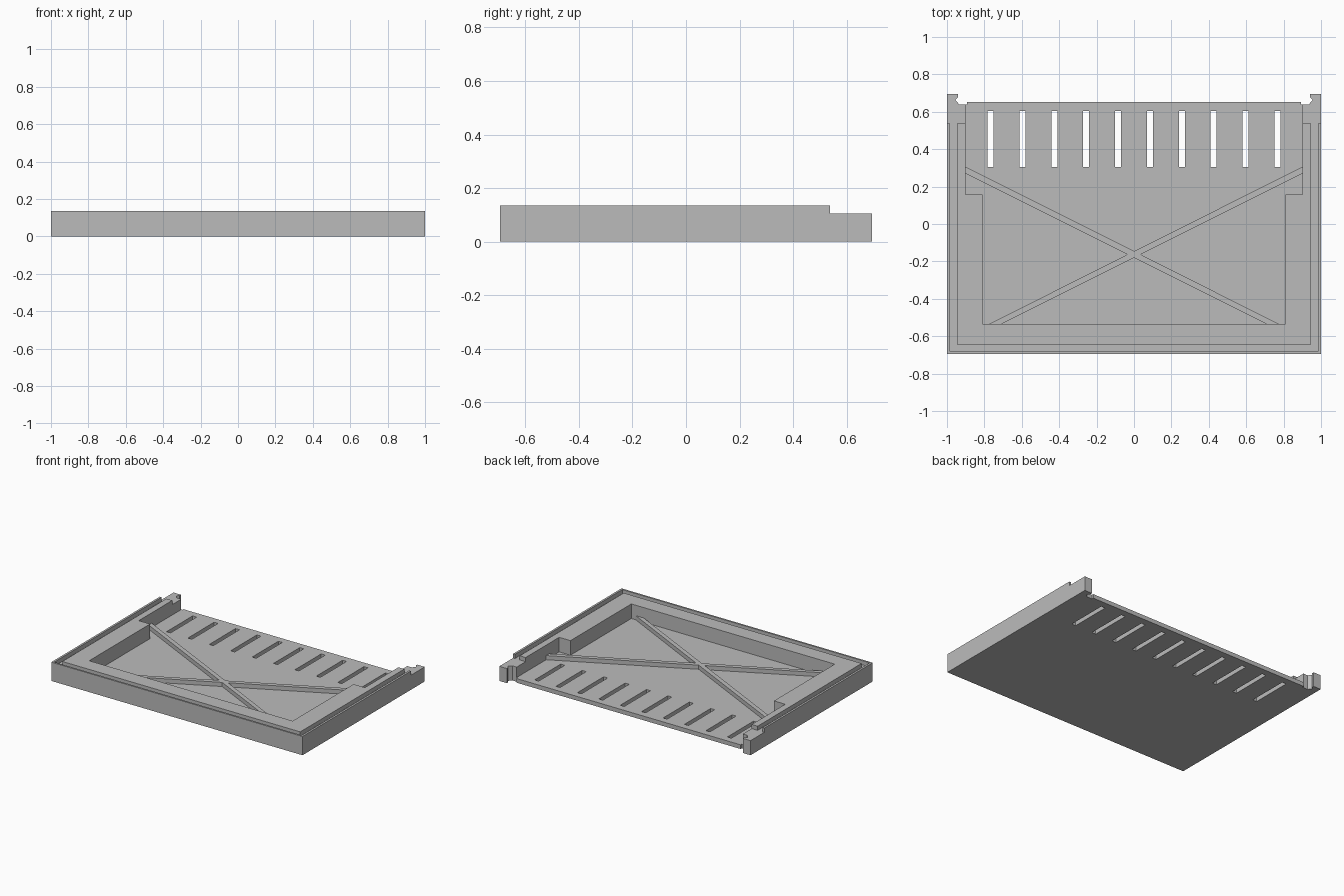
import bpy, bmesh

if "Cube" in bpy.data.objects:
    bpy.data.objects.remove(bpy.data.objects["Cube"], do_unlink=True)

grey = bpy.data.materials.new("plain grey")
grey.use_nodes = True
grey.diffuse_color = (0.5, 0.5, 0.5, 1)
grey.node_tree.nodes["Principled BSDF"].inputs["Base Color"].default_value = (0.5, 0.5, 0.5, 1)


def mirrored(half):
    """Close a right-hand half outline with its mirror image."""
    return half + [(-x, y) for x, y in reversed(half)]


def prism(name, outline, z0, z1):
    """Extrude a flat outline from z0 to z1."""
    bm = bmesh.new()
    face = bm.faces.new([bm.verts.new((x, y, z0)) for x, y in outline])
    top = bmesh.ops.extrude_face_region(bm, geom=[face])["geom"]
    for v in top:
        if isinstance(v, bmesh.types.BMVert):
            v.co.z = z1
    bmesh.ops.recalc_face_normals(bm, faces=bm.faces)
    mesh = bpy.data.meshes.new(name)
    bm.to_mesh(mesh)
    bm.free()
    mesh.materials.append(grey)
    obj = bpy.data.objects.new(name, mesh)
    bpy.context.collection.objects.link(obj)
    return obj


def rect(x0, x1, y0, y1):
    return [(x0, y0), (x1, y0), (x1, y1), (x0, y1)]


def cut(target, cutter):
    """Subtract a cutter and remove it."""
    mod = target.modifiers.new("cut", 'BOOLEAN')
    mod.operation = 'DIFFERENCE'
    mod.solver = 'EXACT'
    mod.object = cutter
    cutter.hide_render = True
    bpy.context.view_layer.objects.active = target
    bpy.ops.object.modifier_apply(modifier=mod.name)
    bpy.data.objects.remove(cutter, do_unlink=True)


# Tray body with a hooked clip at each back corner
FLOOR, STEP, TOP = 0.03, 0.105, 0.135
tray = prism("tray", mirrored([
    (1, -0.695), (1, 0.695), (0.94, 0.695), (0.94, 0.68), (0.955, 0.663),
    (0.935, 0.64), (0.893, 0.64), (0.893, 0.653)]), 0, TOP)

# Open pocket, wider towards the back
cut(tray, prism("pocket_cutter", mirrored([
    (0.81, -0.535), (0.81, 0.157), (0.9, 0.157), (0.9, 0.8)]), FLOOR, 0.3))

# Groove behind the thin outer rim
cut(tray, prism("groove_cutter", mirrored([
    (0.985, -0.682), (0.985, 0.6), (0.947, 0.6), (0.947, -0.645)]), STEP, 0.3))

# Lower step at the back
cut(tray, prism("step_cutter", rect(-1.2, 1.2, 0.538, 0.9), STEP, 0.3))

# Row of ventilation slots
for i in range(10):
    x = (i - 4.5) * 0.1705
    cut(tray, prism("slot_cutter", rect(x - 0.016, x + 0.016, 0.305, 0.603), -0.1, 0.2))

# Crossed stiffening ribs on the floor
prism("cross_ribs", mirrored([
    (0.71, -0.535), (0.775, -0.535), (0.035, -0.1625),
    (0.9, 0.27), (0.9, 0.305), (0.0001, -0.145)]
    )[:6] + [(-0.9, 0.305), (-0.9, 0.27), (-0.035, -0.1625),
             (-0.775, -0.535), (-0.71, -0.535), (0, -0.18)], FLOOR - 0.005, 0.06)
